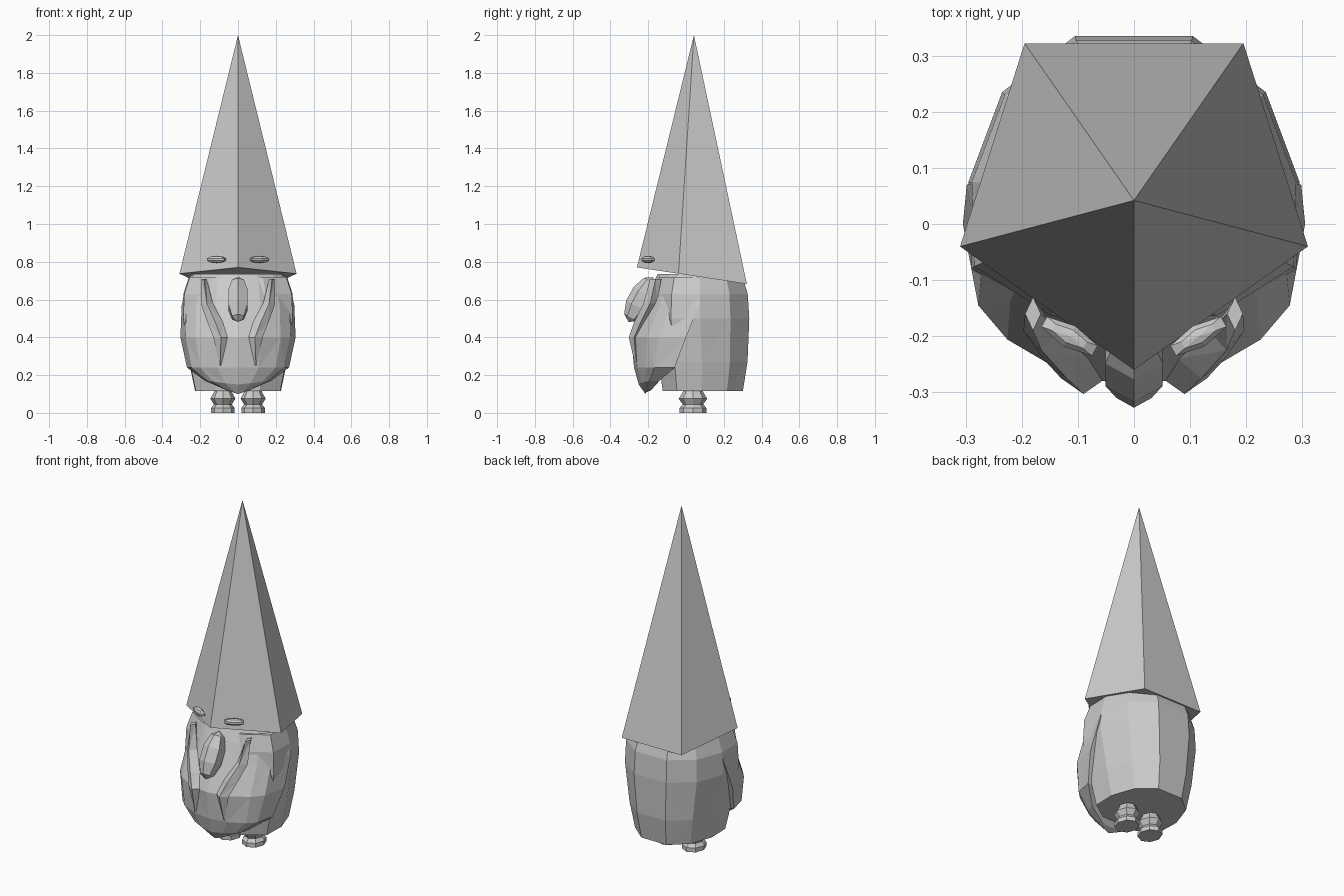
import bpy, bmesh, math
from mathutils import Matrix, Vector

if "Cube" in bpy.data.objects:
    bpy.data.objects.remove(bpy.data.objects["Cube"])


def finish(name, bm):
    bmesh.ops.recalc_face_normals(bm, faces=bm.faces)
    me = bpy.data.meshes.new(name)
    bm.to_mesh(me)
    bm.free()
    ob = bpy.data.objects.new(name, me)
    bpy.context.collection.objects.link(ob)
    return ob


def loft(name, rings):
    """Join equal-length rings of points with triangles and cap both ends."""
    bm = bmesh.new()
    vs = [[bm.verts.new(p) for p in r] for r in rings]
    n = len(rings[0])
    for k, (a, b) in enumerate(zip(vs, vs[1:])):
        for i in range(n):
            j = (i + 1) % n
            if (i + k) % 2:
                bm.faces.new((a[i], a[j], b[j]))
                bm.faces.new((a[i], b[j], b[i]))
            else:
                bm.faces.new((a[i], a[j], b[i]))
                bm.faces.new((a[j], b[j], b[i]))
    bm.faces.new(vs[0])
    bm.faces.new(vs[-1])
    return finish(name, bm)


def mirrored(half):
    """Close a right-hand outline with its left-hand copy."""
    return half + [(-x, y, z) for x, y, z in reversed(half) if abs(x) > 1e-6]


def blob(name, loc, size, rot, side=1):
    """Faceted ellipsoid."""
    bm = bmesh.new()
    bmesh.ops.create_uvsphere(bm, u_segments=6, v_segments=5, radius=1)
    m = Matrix.Translation(loc) @ rot @ Matrix.Diagonal((*size, 1))
    bmesh.ops.transform(bm, matrix=m, verts=bm.verts)
    bmesh.ops.transform(bm, matrix=Matrix.Diagonal((side, 1, 1, 1)), verts=bm.verts)
    return finish(name, bm)


# Hat: five-sided cone with a sloping brim
bm = bmesh.new()
brim = [(0, -.26), (.31, -.04), (.195, .322), (-.195, .322), (-.31, -.04)]
base = [bm.verts.new((x, y, .77 - .15 * (y + .26))) for x, y in brim]
tip = bm.verts.new((0, .042, 2))
for i in range(5):
    bm.faces.new((base[i], base[(i + 1) % 5], tip))
bm.faces.new(base)
finish("hat", bm)

# Body: rounded tunic with a flat back and a flat hem
outline = [(.105, .335), (.235, .235), (.295, .075), (.29, -.08), (.15, -.17)]
rings = []
for z, sx, sy in ((.115, .77, .84), (.27, .88, .93), (.5, 1, 1), (.63, .98, .97), (.72, .88, .87)):
    rings.append(mirrored([(x * sx, .06 + (y - .06) * sy + .01 * (z < .5), z) for x, y in outline]))
loft("body", rings)

# Beard: wraps the front of the body and comes to a low point
rings = []
for z, w, front, back in ((.10, .06, -.215, -.185), (.15, .175, -.25, -.14),
                          (.24, .27, -.275, -.06), (.40, .305, -.29, .0),
                          (.57, .298, -.22, .07), (.67, .275, -.18, .07),
                          (.735, .25, -.15, .06)):
    steps = ((0, 0), (.4, .08), (.74, .29), (.91, .5), (1, 1))
    half = [(w * f, front + (back - front) * t, z + (.02 * f if z < .2 else 0)) for f, t in steps]
    rings.append(mirrored(half))
loft("beard", rings)

# Nose: drooping, bottom end forward
blob("nose", (0, -.24, .6), (.062, .068, .135), Matrix.Rotation(-.5, 4, 'X'))

for side, label in ((1, "right"), (-1, "left")):
    # Moustache: tapered strand from the cheek down over the beard
    path = [(.18, -.16, .71, .014, .03), (.165, -.19, .58, .032, .035),
            (.12, -.24, .48, .042, .035), (.09, -.275, .40, .04, .028),
            (.095, -.262, .25, .004, .006)]
    rings = [[(side * (x + a * rx), y + b * ry, z) for a, b in ((0, -1), (1, 0), (0, 1), (-1, 0))]
             for x, y, z, rx, ry in path]
    loft("moustache_" + label, rings)

    # Eye: flat almond lying on the hat front
    blob("eye_" + label, (.115, -.2, .812), (.063, .022, .02),
         Matrix.Rotation(math.radians(30), 4, 'Z'), side)

    # Foot: short leg pinched above the shoe
    rings = []
    for z, r in ((0, .066), (.025, .066), (.045, .05), (.075, .07), (.11, .05), (.15, .05)):
        rings.append([(side * (.08 + .95 * r * math.cos(math.tau * i / 8)),
                       .037 + 1.08 * r * math.sin(math.tau * i / 8), z) for i in range(8)])
    loft("foot_" + label, rings)
